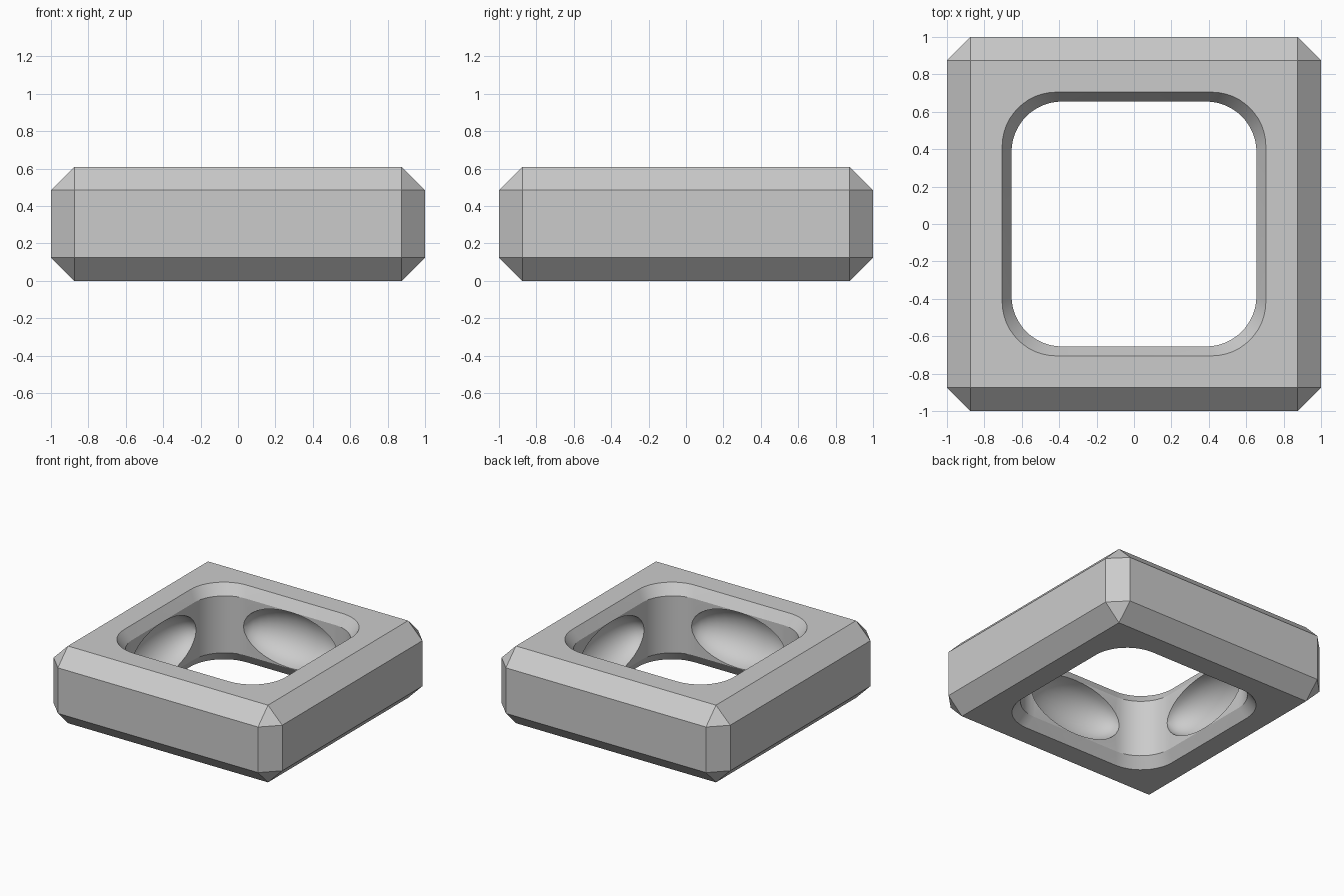
import bpy, bmesh, math
from mathutils import Matrix

if "Cube" in bpy.data.objects:
    bpy.data.objects.remove(bpy.data.objects["Cube"])

HEIGHT, CHAMFER = 0.61, 0.125

grey = bpy.data.materials.new("light grey")
grey.diffuse_color = (0.6, 0.6, 0.6, 1)
grey.use_nodes = True
grey.node_tree.nodes["Principled BSDF"].inputs["Base Color"].default_value = grey.diffuse_color


def to_object(name, bm):
    bmesh.ops.recalc_face_normals(bm, faces=bm.faces)
    mesh = bpy.data.meshes.new(name)
    bm.to_mesh(mesh)
    bm.free()
    obj = bpy.data.objects.new(name, mesh)
    bpy.context.collection.objects.link(obj)
    mesh.materials.append(grey)
    return obj


def rounded_square(half, radius, steps=12):
    """Outline of a square with round corners."""
    c = half - radius
    pts = []
    for q, (sx, sy) in enumerate([(1, 1), (-1, 1), (-1, -1), (1, -1)]):
        for i in range(steps + 1):
            a = math.pi / 2 * (q + i / steps)
            pts.append((sx * c + radius * math.cos(a), sy * c + radius * math.sin(a)))
    return pts


def cut(target, cutter):
    cutter.hide_render = True
    mod = target.modifiers.new("cut", 'BOOLEAN')
    mod.operation, mod.solver, mod.object = 'DIFFERENCE', 'EXACT', cutter
    bpy.context.view_layer.objects.active = target
    bpy.ops.object.modifier_apply(modifier=mod.name)
    bpy.data.objects.remove(cutter)


# Square block with every edge chamfered
bm = bmesh.new()
bmesh.ops.create_cube(bm, size=1, matrix=Matrix.Translation((0, 0, HEIGHT / 2))
                      @ Matrix.Diagonal((2, 2, HEIGHT, 1)))
bmesh.ops.bevel(bm, geom=bm.edges[:], offset=CHAMFER, offset_type='OFFSET',
                segments=1, affect='EDGES')
frame = to_object("square_frame", bm)

# Rounded square opening, flared at top and bottom
bm = bmesh.new()
levels = [(-0.08, 0.755, 0.31), (0.08, 0.655, 0.27),
          (HEIGHT - 0.08, 0.655, 0.27), (HEIGHT + 0.08, 0.755, 0.31)]
rings = [[bm.verts.new((x, y, z)) for x, y in rounded_square(h, r)] for z, h, r in levels]
for low, high in zip(rings, rings[1:]):
    for i in range(len(low)):
        j = (i + 1) % len(low)
        bm.faces.new((low[i], low[j], high[j], high[i]))
bm.faces.new(rings[0][::-1])
bm.faces.new(rings[-1])
cut(frame, to_object("opening_cutter", bm))

# Oval hollow in each of the four inner walls
for k in range(4):
    bm = bmesh.new()
    place = (Matrix.Rotation(k * math.pi / 2, 4, 'Z')
             @ Matrix.Translation((0, 0.652, HEIGHT / 2))
             @ Matrix.Diagonal((0.41, 0.21, 0.222, 1))
             @ Matrix.Rotation(math.pi / 2, 4, 'Y'))
    bmesh.ops.create_uvsphere(bm, u_segments=24, v_segments=16, radius=1, matrix=place)
    cut(frame, to_object("hollow_cutter", bm))

# Smooth the curved inside, keep the chamfers crisp
bpy.ops.object.select_all(action='DESELECT')
frame.select_set(True)
bpy.context.view_layer.objects.active = frame
bpy.ops.object.shade_smooth_by_angle(angle=math.radians(25))
